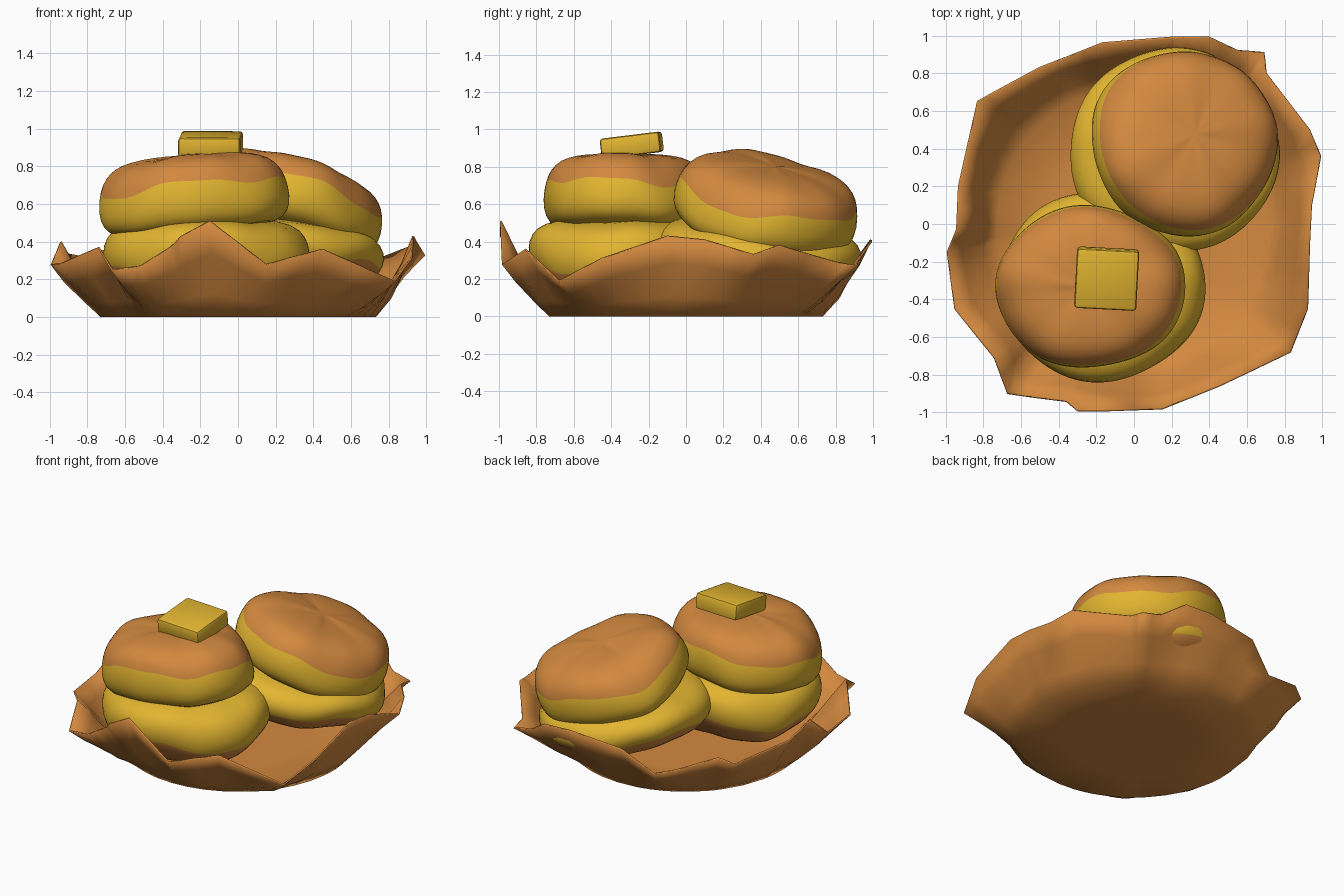
import bpy, bmesh, math
from mathutils import Matrix, Vector

if "Cube" in bpy.data.objects:
    bpy.data.objects.remove(bpy.data.objects["Cube"], do_unlink=True)


def material(name, colour):
    mat = bpy.data.materials.new(name)
    mat.use_nodes = True
    mat.diffuse_color = (*colour, 1)
    mat.node_tree.nodes["Principled BSDF"].inputs["Base Color"].default_value = (*colour, 1)
    return mat


BROWN = material("baked brown", (0.65, 0.25, 0.05))
YELLOW = material("butter yellow", (0.76, 0.46, 0.03))


def finish(bm, name, mats, angle):
    """Turn a bmesh into a shaded object with its materials."""
    bmesh.ops.recalc_face_normals(bm, faces=bm.faces)
    mesh = bpy.data.meshes.new(name)
    bm.to_mesh(mesh)
    bm.free()
    obj = bpy.data.objects.new(name, mesh)
    bpy.context.collection.objects.link(obj)
    for mat in mats:
        mesh.materials.append(mat)
    bpy.ops.object.select_all(action='DESELECT')
    obj.select_set(True)
    bpy.context.view_layer.objects.active = obj
    bpy.ops.object.shade_smooth_by_angle(angle=math.radians(angle))
    return obj


def bridge(bm, lower, upper):
    faces = []
    n = len(lower)
    for i in range(n):
        j = (i + 1) % n
        faces.append(bm.faces.new((lower[i], lower[j], upper[j], upper[i])))
    return faces


def bun_half(name, profile, is_crust, centre, tilt, phase, size=(1, 1, 1), segments=40):
    """Lathe a lumpy bun half; is_crust(row) picks the brown bands."""
    bm = bmesh.new()
    rings = []
    height = profile[-1][1]
    for radius, z in profile:
        ring = []
        for i in range(segments):
            a = math.tau * i / segments
            lump = 1 + 0.012 * math.sin(3 * a + phase) + 0.012 * math.sin(5 * a + 2 * phase + 6 * z)
            wave = 0.02 * math.sin(4 * a + phase) + 0.02 * math.sin(2 * a - phase) + 0.008 * math.sin(9 * a)
            wave *= math.sin(math.pi * min(z / height, 1)) + 0.2
            r = radius * lump
            ring.append(bm.verts.new((r * math.cos(a), r * math.sin(a), z + wave)))
        rings.append(ring)
    bottom = bm.faces.new(rings[0][::-1])
    top = bm.faces.new(rings[-1])
    bottom.material_index = int(not is_crust(0))
    top.material_index = int(not is_crust(len(profile)))
    for row in range(len(rings) - 1):
        for face in bridge(bm, rings[row], rings[row + 1]):
            face.material_index = int(not is_crust(row))
    axis = Vector((-math.sin(tilt[1]), math.cos(tilt[1]), 0))
    bm.transform(Matrix.Translation(centre) @ Matrix.Rotation(math.radians(tilt[0]), 4, axis)
                 @ Matrix.Diagonal((*size, 1)))
    obj = finish(bm, name, (BROWN, YELLOW), 50)
    mod = obj.modifiers.new("Soften", 'SUBSURF')
    mod.levels = mod.render_levels = 1


# Buns: bottom halves have a brown base, top halves a brown cap
BOTTOM = [(.3, 0), (.41, .06), (.49, .13), (.54, .2), (.555, .28), (.535, .36), (.47, .43), (.3, .46), (.1, .46)]
TOP = [(.3, 0), (.44, .01), (.495, .06), (.515, .14), (.495, .25), (.465, .31), (.41, .365), (.32, .395), (.2, .41), (.06, .41)]


def low_crust(row):
    return row < 3


def high_crust(row):
    return row >= 4


bun_half("front_bun_bottom", BOTTOM, low_crust, (-.17, -.33, .06), (0, 0), 1.0, (1, .92, 1))
bun_half("front_bun_top", TOP, high_crust, (-.22, -.335, .46), (5, math.pi), 2.2, (1, .85, .98))
bun_half("back_bun_bottom", BOTTOM, low_crust, (.19, .37, .15), (8, .7), 3.0, (1.02, .99, .76))
bun_half("back_bun_top", TOP, high_crust, (.23, .4, .43), (18, .68), 0.4, (.99, .98, .96))

# Butter pat, tilted slightly towards the front
bm = bmesh.new()
bmesh.ops.create_cube(bm, size=1)
bm.transform(Matrix.Translation((-.145, -.29, .915)) @ Matrix.Rotation(math.radians(7), 4, 'X')
             @ Matrix.Rotation(math.radians(-3), 4, 'Z') @ Matrix.Diagonal((.33, .32, .11, 1)))
bmesh.ops.bevel(bm, geom=bm.edges[:], offset=.018, segments=2, affect='EDGES', profile=.5)
finish(bm, "butter_pat", (YELLOW,), 40)

# Crumpled paper: flat floor, flaring wall and an uneven rim
RIM = [(.99, .36, .33), (.93, .5, .38), (.7, .8, .29), (.69, .91, .27), (.55, .92, .3),
       (.4, .99, .4), (.2, .99, .41), (-.17, .96, .37), (-.37, .88, .22), (-.5, .83, .26),
       (-.74, .7, .36), (-.83, .65, .32), (-.93, .2, .34), (-.94, -.03, .4), (-.99, -.15, .28),
       (-.95, -.45, .28), (-.74, -.71, .37), (-.67, -.9, .25), (-.52, -.92, .27),
       (-.36, -.94, .37), (-.3, -.99, .43), (-.15, -.99, .51), (.15, -.98, .28),
       (.45, -.86, .36), (.83, -.68, .19), (.92, -.45, .31), (.93, -.1, .43), (.94, .1, .41)]
LEVELS = [(0, 0), (.3, .24), (.7, .66), (1, 1)]
bm = bmesh.new()
columns = []
for i, point in enumerate(RIM):
    here, after = Vector(point), Vector(RIM[(i + 1) % len(RIM)])
    columns += [here, here.lerp(after, .5)]
floor = []
rings = [[] for level in LEVELS]
for rim in columns:
    direction = Vector((rim.x, rim.y, 0))
    reach = direction.length
    direction.normalize()
    a = math.atan2(rim.y, rim.x)
    floor.append(bm.verts.new(direction * .4 + Vector((0, 0, .005))))
    for ring, (out, up) in zip(rings, LEVELS):
        crease = .012 * math.sin(9 * a + 3 * up) + .008 * math.sin(14 * a) if 0 < out < 1 else 0
        spot = direction * (.73 + (reach - .73) * out + crease)
        spot.z = .005 + (rim.z - .005) * up
        ring.append(bm.verts.new(spot))
bm.faces.new(floor[::-1])
for lower, upper in zip([floor] + rings, rings):
    bridge(bm, lower, upper)
paper = finish(bm, "paper_wrapper", (BROWN,), 75)
mod = paper.modifiers.new("Thickness", 'SOLIDIFY')
mod.thickness = .01
mod.offset = 0
